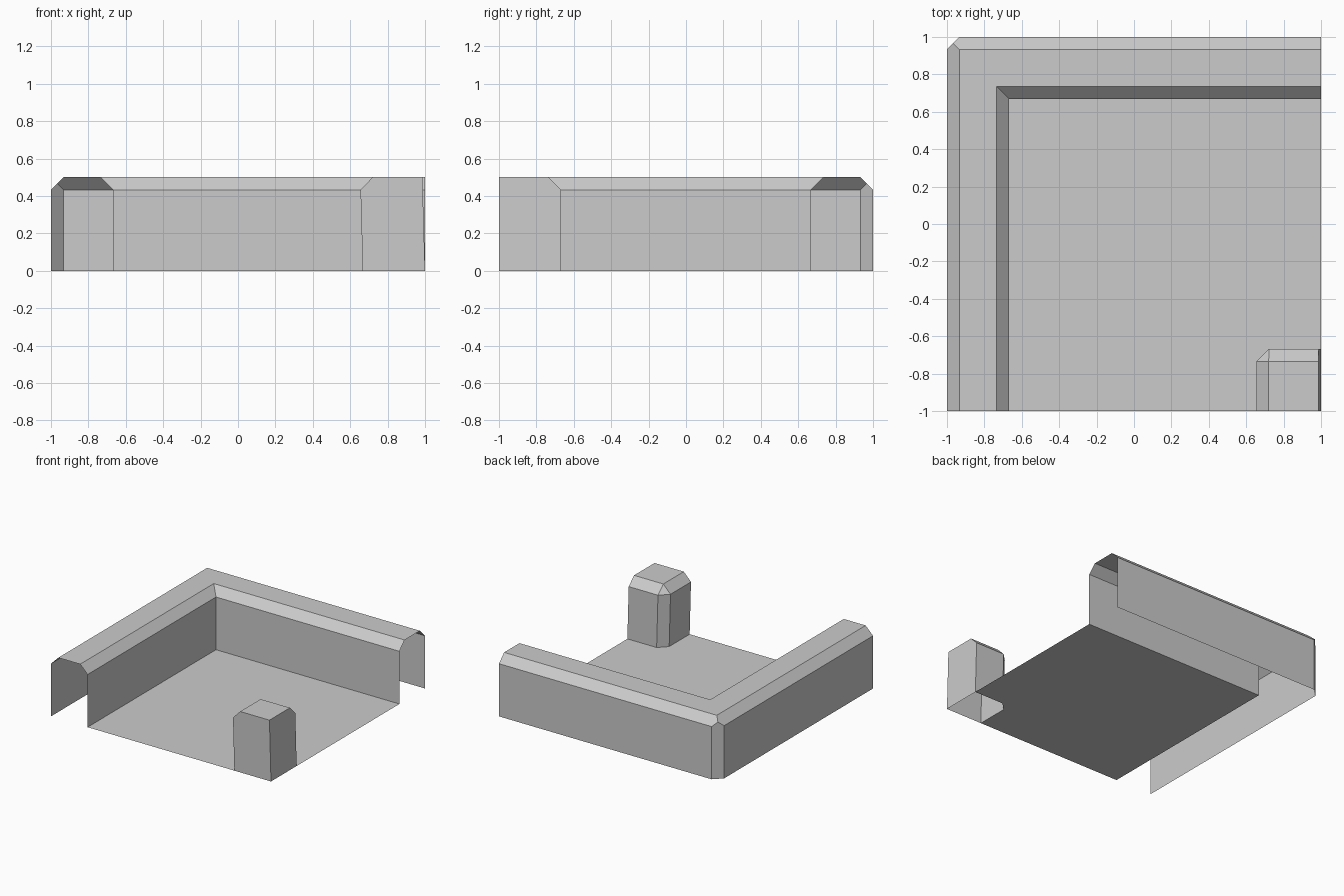
import bpy, bmesh

if "Cube" in bpy.data.objects:
    bpy.data.objects.remove(bpy.data.objects["Cube"])

W, C, H = 0.333, 0.067, 0.5      # wall width, chamfer, height
IN = 1 - W                       # inner wall line


def finish(bm, name):
    bmesh.ops.recalc_face_normals(bm, faces=bm.faces)
    mesh = bpy.data.meshes.new(name)
    bm.to_mesh(mesh)
    bm.free()
    obj = bpy.data.objects.new(name, mesh)
    bpy.context.collection.objects.link(obj)
    return obj


# L-shaped wall: open profile swept along two sides with a mitred corner
bm = bmesh.new()
profile = [(0, 0), (0, H - C), (C, H), (W - C, H), (W, H - C), (W, 0)]
rows = [[bm.verts.new(p) for p in ((-1 + d, -1, z), (-1 + d, 1 - d, z), (1, 1 - d, z))]
        for d, z in profile]
for a, b in zip(rows, rows[1:]):
    for i in range(2):
        bm.faces.new((a[i], a[i + 1], b[i + 1], b[i]))

# Chamfer on the outer vertical corner
cut = bmesh.ops.bisect_plane(bm, geom=bm.verts[:] + bm.edges[:] + bm.faces[:],
                             plane_co=(-1, 1 - C, 0), plane_no=(-1, 1, 0), clear_outer=True)
v = sorted((g for g in cut["geom_cut"] if isinstance(g, bmesh.types.BMVert)),
           key=lambda p: (round(p.co.z, 3), p.co.x))
bm.faces.new((v[0], v[1], v[3], v[2]))
bm.faces.new((v[2], v[3], v[4]))
finish(bm, "corner_wall")

# Floor sheet, notched around the post
bm = bmesh.new()
outline = [(-IN, -1), (IN, -1), (IN, -IN - C), (IN + C, -IN), (1, -IN), (1, IN), (-IN, IN)]
bm.faces.new([bm.verts.new((x, y, 0)) for x, y in outline])
floor = finish(bm, "floor")

# Corner post: chamfered, leaning slightly to the left, open underneath
bm = bmesh.new()
lean = 0.014 / H
points = [(x, y, z) for z in (0, H - C)
          for x, y in ((IN, -1), (IN, -IN - C), (IN + C, -IN), (1, -IN), (1, -1))]
points += [(IN + C, -1, H), (IN + C, -IN - C, H), (1, -IN - C, H), (1, -1, H)]
for x, y, z in points:
    bm.verts.new((x - lean * z, y, z))
bmesh.ops.convex_hull(bm, input=bm.verts)
bmesh.ops.dissolve_limit(bm, angle_limit=0.02, verts=bm.verts, edges=bm.edges)
bmesh.ops.recalc_face_normals(bm, faces=bm.faces)
bottom = [f for f in bm.faces if f.normal.z < -0.9]
bmesh.ops.delete(bm, geom=bottom, context='FACES')
finish(bm, "corner_post")
